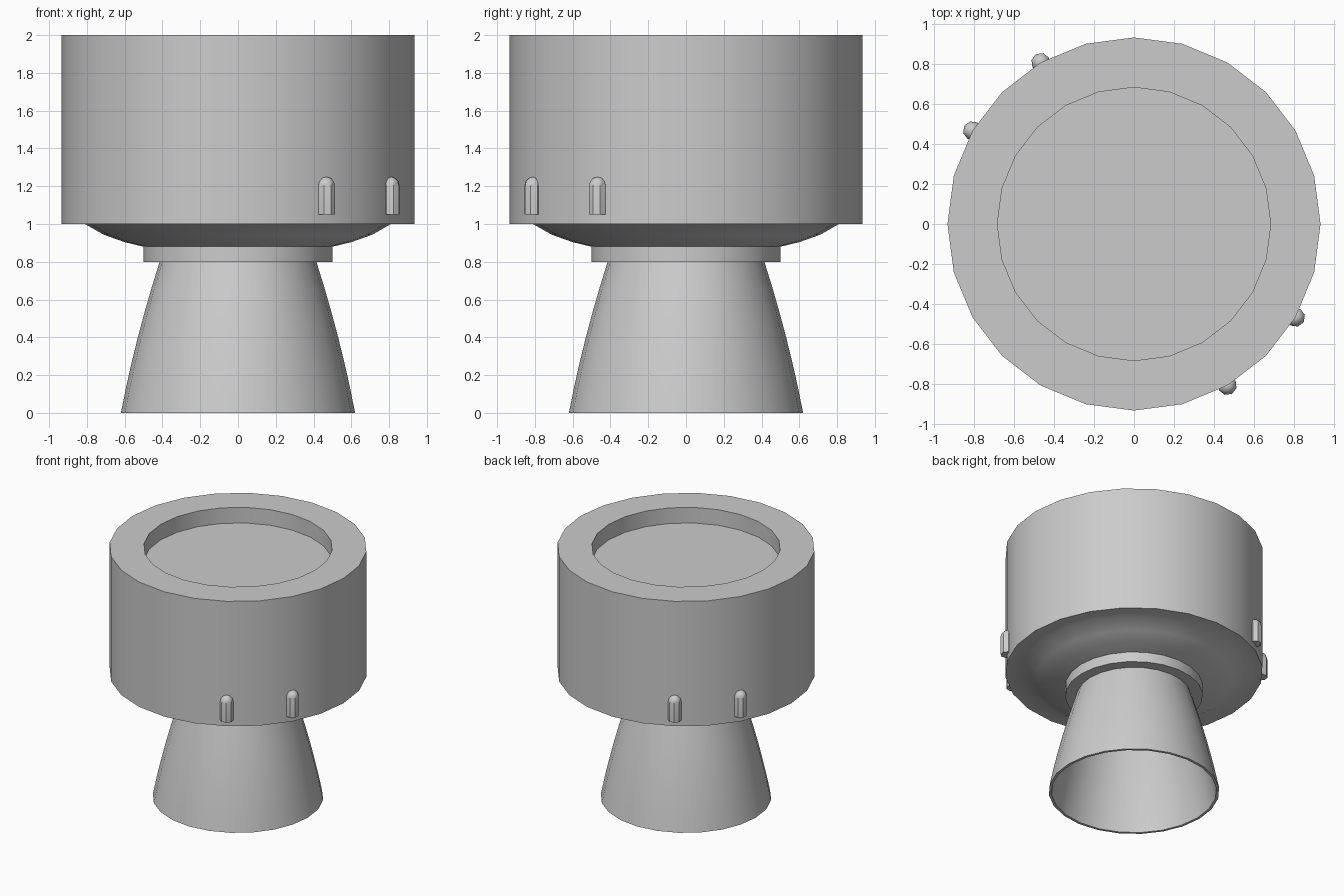
import bpy, bmesh
from math import cos, sin, pi, radians

default = bpy.data.objects.get("Cube")
if default:
    bpy.data.objects.remove(default, do_unlink=True)

SIDES = 24
grey = bpy.data.materials.new("metal grey")
grey.use_nodes = True
COLOUR = (0.6, 0.6, 0.6, 1)
grey.diffuse_color = COLOUR
grey.node_tree.nodes["Principled BSDF"].inputs["Base Color"].default_value = COLOUR


def lathe(name, profile, sides=SIDES, location=(0, 0, 0), turn=0):
    """Turn an (r, z) profile, listed from bottom outside to top, around z."""
    bm = bmesh.new()
    rings = []
    for r, z in profile:
        if r == 0:
            rings.append([bm.verts.new((0, 0, z))] * sides)
        else:
            rings.append([bm.verts.new((r * cos(2 * pi * i / sides), r * sin(2 * pi * i / sides), z))
                          for i in range(sides)])
    for low, high in zip(rings, rings[1:]):
        for i in range(sides):
            j = (i + 1) % sides
            corners = list(dict.fromkeys((low[i], low[j], high[j], high[i])))
            bm.faces.new(corners)
    mesh = bpy.data.meshes.new(name)
    bm.to_mesh(mesh)
    bm.free()
    mesh.materials.append(grey)
    obj = bpy.data.objects.new(name, mesh)
    obj.location = location
    obj.rotation_euler.z = turn
    bpy.context.collection.objects.link(obj)
    bpy.ops.object.select_all(action='DESELECT')
    obj.select_set(True)
    bpy.context.view_layer.objects.active = obj
    bpy.ops.object.shade_smooth_by_angle(angle=radians(35))
    return obj


# Drum with recessed top, rounded underside and collar
lathe("drum", [(0, 0.8), (0.5, 0.8), (0.5, 0.88), (0.6, 0.904), (0.71, 0.943), (0.81, 1),
               (0.935, 1), (0.935, 2), (0.685, 2), (0.685, 1.875), (0, 1.875)])

# Hollow bell: inner wall from the throat down, then outer wall up
steps = 6
bell = [(0.415 + 0.205 * (t + 0.25 * t * (1 - t)), 0.8 * (1 - t))
        for t in (i / steps for i in range(steps + 1))]
lathe("nozzle", [(0, 0.8)] + [(r - 0.02, z) for r, z in bell] + bell[::-1])

# Two pairs of round-topped pegs on the drum wall
peg = [(0, 1.05), (0.048, 1.05), (0.048, 1.2)]
peg += [(0.048 * cos(a), 1.2 + 0.05 * sin(a)) for a in (pi / 6, pi / 3)] + [(0, 1.25)]
for degrees in (-60, -30, 120, 150):
    a = radians(degrees)
    lathe("peg", peg, 8, (0.935 * cos(a), 0.935 * sin(a), 0), a)
